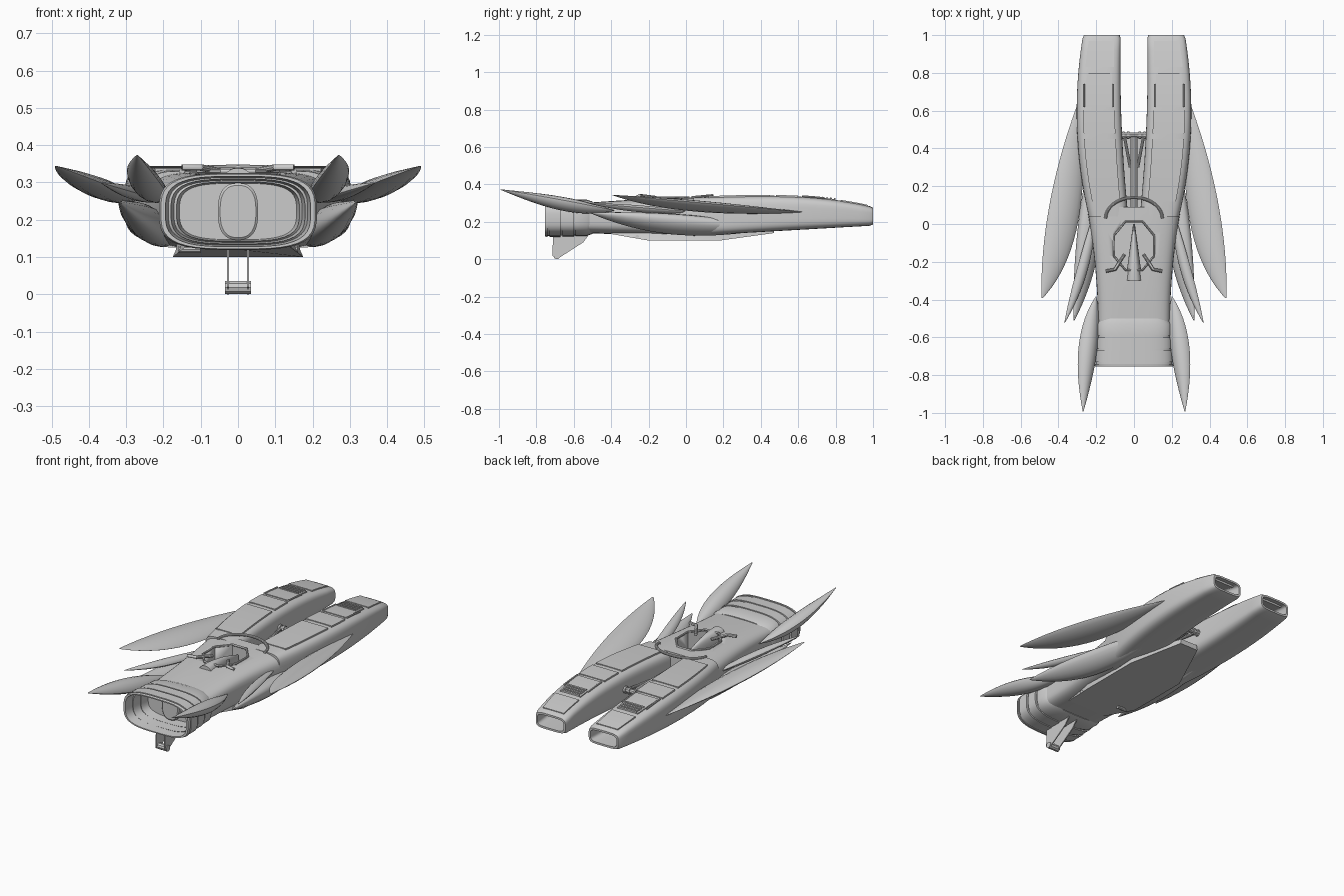
import bpy, bmesh
from math import sin, cos, pi, radians, copysign
from mathutils import Vector

cube = bpy.data.objects.get("Cube")
if cube:
    bpy.data.objects.remove(cube)

grey = bpy.data.materials.new("hull_grey")
grey.use_nodes = True
shade = (0.6, 0.6, 0.6, 1)
grey.diffuse_color = shade
grey.node_tree.nodes["Principled BSDF"].inputs["Base Color"].default_value = shade


def skin(name, rings, mirror=False, angle=35):
    """Join a list of point rings into a capped, smooth-shaded skin."""
    bm = bmesh.new()
    rows = [[bm.verts.new(point) for point in ring] for ring in rings]
    for near, far in zip(rows, rows[1:]):
        for i in range(len(near)):
            bm.faces.new((near[i - 1], near[i], far[i], far[i - 1]))
    bm.faces.new(rows[0])
    bm.faces.new(rows[-1])
    bmesh.ops.recalc_face_normals(bm, faces=bm.faces)
    mesh = bpy.data.meshes.new(name)
    bm.to_mesh(mesh)
    bm.free()
    mesh.materials.append(grey)
    part = bpy.data.objects.new(name, mesh)
    bpy.context.collection.objects.link(part)
    bpy.ops.object.select_all(action='DESELECT')
    part.select_set(True)
    bpy.context.view_layer.objects.active = part
    bpy.ops.object.shade_smooth_by_angle(angle=radians(angle))
    if mirror:
        part.modifiers.new("mirror", 'MIRROR')
    return part


def steps(count):
    """Even fractions from zero to one."""
    return [i / count for i in range(count + 1)]


def rounded(y, left, right, bottom, top, power=4, count=40):
    """Rounded rectangle standing across the y axis."""
    ring = []
    for i in range(count):
        turn = 2 * pi * (i + 0.5) / count
        u, v = [copysign(abs(f) ** (2 / power), f) for f in (cos(turn), sin(turn))]
        ring.append((((left + right) + u * (right - left)) / 2, y,
                     ((bottom + top) + v * (top - bottom)) / 2))
    return ring


def bezier(start, control, end, t):
    start, control, end = Vector(start), Vector(control), Vector(end)
    return start.lerp(control, t).lerp(control.lerp(end, t), t)


def blade(name, start, inner, outer, end, thick, sharp=1.5):
    """Lens-section blade between two curved edges that share both ends."""
    rings = []
    lengthwise = Vector(end) - Vector(start)
    for t in steps(20):
        t = min(max(t, 0.01), 0.99)
        a, b = bezier(start, inner, end, t), bezier(start, outer, end, t)
        normal = (b - a).cross(lengthwise).normalized()
        ring = []
        for i in range(16):
            s, c = sin(pi * i / 8), cos(pi * i / 8)
            bulge = thick * sin(pi * t) * copysign(abs(s) ** sharp, s)
            ring.append((a + b) / 2 + (b - a) / 2 * c + normal * bulge)
        rings.append(ring)
    skin(name, rings, True, 50)


def tube(name, points, radius, mirror=False):
    """Round bar through a list of points."""
    points = [Vector(p) for p in points]
    rings = []
    for i, point in enumerate(points):
        ahead = points[min(i + 1, len(points) - 1)]
        along = (ahead - points[max(i - 1, 0)]).normalized()
        side = along.cross(Vector((0, 0, 1))).normalized()
        up = side.cross(along)
        rings.append([point + radius * (side * cos(k * pi / 5) + up * sin(k * pi / 5))
                      for k in range(10)])
    skin(name, rings, mirror)


# Central hull, widening and deepening toward the rear
hull_rings = []
for t in steps(10):
    width = 0.19 + 0.06 * t * t
    hull_rings.append(rounded(0.65 * t - 0.56, -width, width, 0.14 - 0.02 * t,
                              0.3 + 0.03 * sin(pi * t / 2)))
hull = skin("central_hull", hull_rings)

# Cockpit opening, rim and cutter
opening = [(0.115 * cos(pi * (i + 0.5) / 4), 0.14 * sin(pi * (i + 0.5) / 4) - 0.115) for i in range(8)]
cutter = skin("cockpit_cutter", [[(x, y, z) for x, y in opening] for z in (0.23, 0.5)])
cutter.hide_render = True
cutter.hide_set(True)
cut = hull.modifiers.new("cockpit", 'BOOLEAN')
cut.object = cutter
cut.solver = 'EXACT'
tube("cockpit_rim", [(x, y, 0.33) for x, y in opening + opening[:1]], 0.006)

# Seat spine, arched screen bar and handlebars
skin("seat_spine", [rounded(-0.3 * t, -0.005 - 0.04 * t, 0.005 + 0.04 * t, 0.2,
                            0.29 + 0.05 * sin(pi * t / 1.7), 2.5) for t in steps(8)])
tube("screen_bar", [(0.15 * cos(pi * t), 0.03 + 0.11 * sin(pi * t), 0.33 + 0.01 * sin(pi * t))
                    for t in steps(24)], 0.008)
tube("handlebar", [(0.05, -0.16, 0.33), (0.1, -0.24, 0.34), (0.15, -0.25, 0.34)], 0.009, True)

# Front nozzle: stepped bands outside, stepped hollow mouth inside
bands = [(-0.5, 0.18)]
for i in range(3):
    front, width = -0.53 - 0.07 * i, 0.2 + 0.005 * i
    bands += [(front, width), (front - 0.06, width), (front - 0.06, width - 0.006), (front - 0.07, width - 0.006)]
bands += [(-0.74, 0.212), (-0.755, 0.207)]
for i in range(3):
    width = 0.195 - 0.015 * i
    bands += [(0.05 * i - 0.755, width), (0.05 * i - 0.7, width - 0.008)]


def nozzle_ring(y, width, height, power=3.3):
    return rounded(y, -width, width, 0.222 - height, 0.222 + height, power)


skin("front_nozzle", [nozzle_ring(y, w, w / 2 - 0.003) for y, w in bands])
skin("nozzle_core", [nozzle_ring(y, 0.054 - step, 0.076 - step, 2.6)
                     for y, step in ((-0.56, 0), (-0.62, 0), (-0.625, 0.006))])


# Twin rear booms with hollow ends
def boom(y):
    """Left, right, bottom and top of a boom at a station."""
    t = (y - 0.04) / 0.96
    return (0.03 + 0.1 * t - 0.06 * t * t, 0.24 + 0.22 * t - 0.19 * t * t,
            0.125 + 0.055 * t, 0.33 + 0.04 * t - 0.09 * t ** 3)


def boom_ring(y, inset):
    left, right, bottom, top = boom(y)
    return rounded(y, left + inset, right - inset, bottom + inset, top - inset, 4.5)


stations = [0.04 + 0.94 * t for t in steps(16)]
skin("rear_boom", [boom_ring(y, 0) for y in stations]
     + [boom_ring(y, inset) for y, inset in ((1, 0.005), (1, 0.016), (0.88, 0.024))], True)


# Raised deck panels, hatch, rails and louvres on the booms
def deck(name, near, far, inset, lift=0.004):
    rings = []
    for t in steps(6):
        y = near + (far - near) * t
        left, right, bottom, top = boom(y)
        left, right = left + inset, right - inset
        rings.append([(left, y, top - 0.03), (right, y, top - 0.03),
                      (right, y, top + lift), (left, y, top + lift)])
    skin(name, rings, True)


deck("long_deck_panel", 0.12, 0.45, 0.035)
deck("middle_deck_panel", 0.48, 0.6, 0.035)
deck("end_deck_panel", 0.83, 0.97, 0.035)
deck("hatch", 0.62, 0.8, 0.045)
for i in range(4):
    deck("louvre", 0.73 + 0.02 * i, 0.74 + 0.02 * i, 0.055, 0.009)
for name, x in (("inner_hatch_rail", 0.11), ("outer_hatch_rail", 0.265)):
    tube(name, [(x, y, boom(y)[-1] + 0.003) for y in (0.62, 0.68, 0.74)], 0.005, True)

# Belly plate, tapered and rising at both ends
side = [(0.13, -0.4, 0.135), (0.175, -0.2, 0.1), (0.175, 0.18, 0.1), (0.06, 0.47, 0.14)]
outline = side + [(-x, y, z) for x, y, z in reversed(side)]
skin("belly_plate", [outline, [(x * 0.95, y, z + 0.02) for x, y, z in outline],
                     [(x * 0.9, y, 0.17) for x, y, z in outline]])


# Crossbars: belly pegs, hinge and its knuckles
def crossbar(name, left, right, y, z, radius, mirror=False):
    tube(name, [(left, y, z), (right, y, z)], radius, mirror)


crossbar("belly_peg", 0.1, 0.16, -0.26, 0.12, 0.01, True)
crossbar("rear_hinge", -0.07, 0.07, 0.47, 0.25, 0.014)
for x in (0.025, 0.05):
    crossbar("hinge_knuckle", x, x + 0.012, 0.47, 0.25, 0.02, True)

# Spindle and struts between the booms
tube("rear_spindle", [(0, 0.08, 0.25), (0, 0.3, 0.25), (0, 0.46, 0.25)], 0.018)
tube("spindle_strut", [(0.02, 0.3, 0.25), (0.05, 0.46, 0.25)], 0.008, True)

# Side wings, lower pods, slim blades and front fins
blade("side_wing", (0.29, 0.66, 0.25), (0.2, -0.1, 0.24), (0.5, 0.1, 0.3), (0.49, -0.4, 0.345), 0.026)
blade("lower_pod", (0.2, 0.5, 0.17), (0.1, -0.1, 0.08), (0.32, 0, 0.24), (0.32, -0.52, 0.25), 0.045, 1)
blade("slim_blade", (0.2, 0.1, 0.25), (0.2, -0.25, 0.25), (0.33, -0.3, 0.28), (0.37, -0.53, 0.3), 0.018)
blade("front_fin", (0.2, -0.38, 0.26), (0.15, -0.6, 0.23), (0.35, -0.6, 0.31), (0.27, -1, 0.375), 0.035)

# Front skid: two thin plates and a roller
profile = [(-0.71, 0.13), (-0.715, 0.02), (-0.69, 0), (-0.55, 0.09), (-0.52, 0.13)]
skin("skid_plate", [[(x, y, z) for y, z in profile] for x in (0.024, 0.03)], True)
crossbar("skid_roller", -0.035, 0.035, -0.69, 0.018, 0.018)
